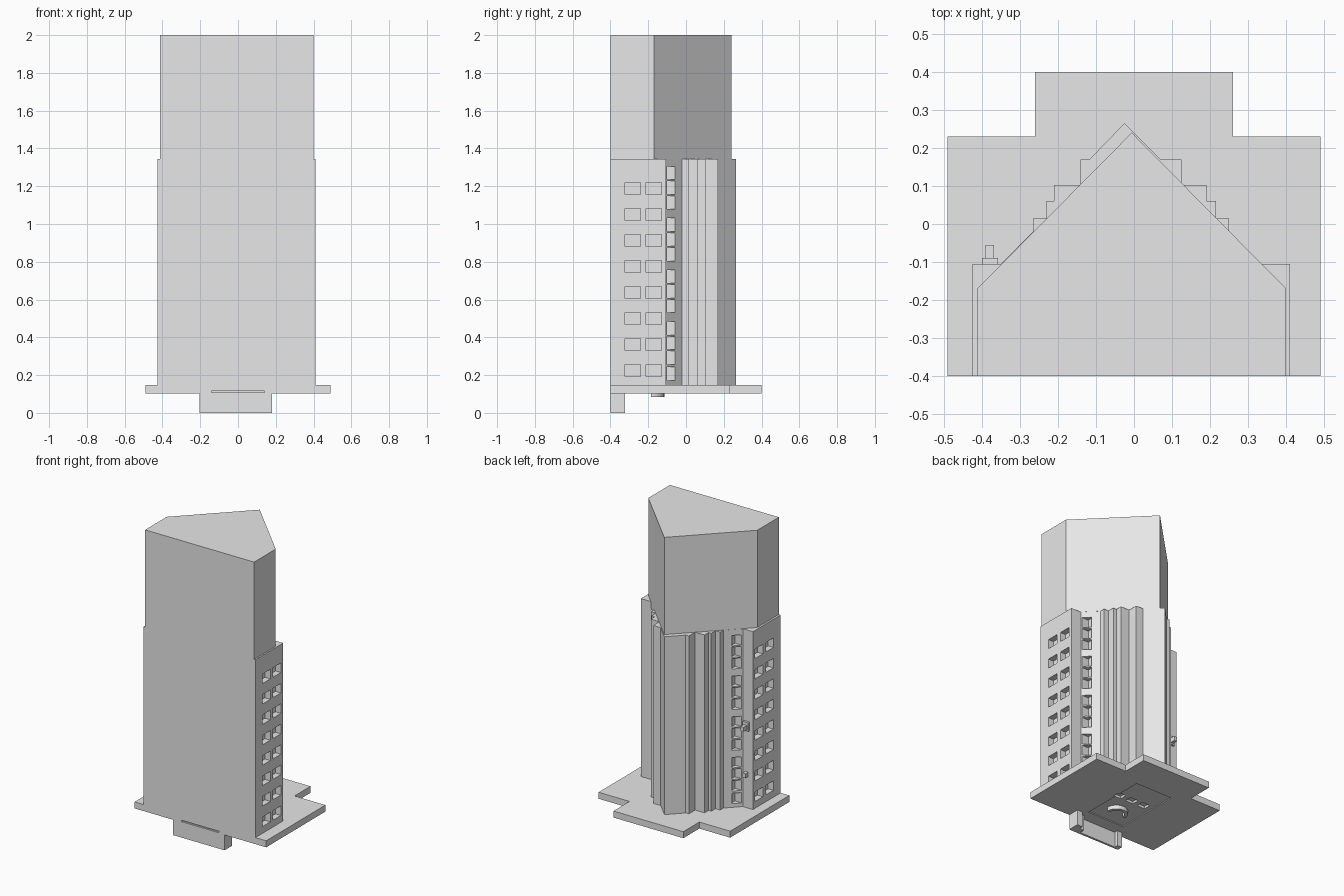
import bpy, bmesh, math

cube = bpy.data.objects.get("Cube")
if cube:
    bpy.data.objects.remove(cube, do_unlink=True)

grey = bpy.data.materials.new("light_grey")
grey.use_nodes = True
colour = (0.8, 0.8, 0.8, 1)
grey.diffuse_color = colour
grey.node_tree.nodes["Principled BSDF"].inputs["Base Color"].default_value = colour


def finish(name, bm):
    bmesh.ops.recalc_face_normals(bm, faces=bm.faces)
    mesh = bpy.data.meshes.new(name)
    bm.to_mesh(mesh)
    bm.free()
    mesh.materials.append(grey)
    obj = bpy.data.objects.new(name, mesh)
    bpy.context.scene.collection.objects.link(obj)
    return obj


def prism(name, outline, z0, z1):
    bm = bmesh.new()
    face = bm.faces.new([bm.verts.new((x, y, z0)) for x, y in outline])
    top = bmesh.ops.extrude_face_region(bm, geom=[face])["geom"]
    for v in top:
        if isinstance(v, bmesh.types.BMVert):
            v.co.z = z1
    return finish(name, bm)


def boxes(name, spans):
    """Each span is (x0, x1, y0, y1, z0, z1)."""
    bm = bmesh.new()
    for x0, x1, y0, y1, z0, z1 in spans:
        for v in bmesh.ops.create_cube(bm, size=1)["verts"]:
            v.co = ((x0 + x1) / 2 + v.co.x * (x1 - x0),
                    (y0 + y1) / 2 + v.co.y * (y1 - y0),
                    (z0 + z1) / 2 + v.co.z * (z1 - z0))
    return finish(name, bm)


def cut(obj, spans):
    cutter = boxes("cutter", spans)
    cutter.hide_render = True
    mod = obj.modifiers.new("openings", "BOOLEAN")
    mod.operation = "DIFFERENCE"
    mod.solver = "EXACT"
    mod.object = cutter
    bpy.context.view_layer.objects.active = obj
    bpy.ops.object.modifier_apply(modifier=mod.name)
    bpy.data.objects.remove(cutter, do_unlink=True)


FRONT, ROOF, SLAB0, SLAB1 = -0.4, 1.345, 0.103, 0.147

# Ground slab with a narrower rear part
slab = prism("ground_slab", [(-0.49, FRONT), (0.49, FRONT), (0.49, 0.23), (0.26, 0.23),
                             (0.26, 0.4), (-0.26, 0.4), (-0.26, 0.23), (-0.49, 0.23)],
             SLAB0, SLAB1)
cut(slab, [(-0.165, 0.11, -0.3, 0.157, 0.09, 0.109)])
cut(slab, [(x - 0.03, x + 0.03, -0.055, -0.005, 0.09, 0.125) for x in (-0.1, -0.007, 0.09)])
cut(slab, [(-0.14, 0.14, -0.41, -0.39, 0.107, 0.117)])

# Lower block: two wings, slanted window walls and stepped rear
lower = prism("lower_block", [
    (-0.425, FRONT), (0.41, FRONT), (0.41, -0.105), (0.335, -0.105),
    (0.25, -0.02), (0.25, 0.015), (0.215, 0.015), (0.215, 0.06), (0.19, 0.06),
    (0.19, 0.103), (0.125, 0.103), (0.125, 0.17), (0.07, 0.17),
    (-0.025, 0.265),
    (-0.117, 0.17), (-0.14, 0.17), (-0.14, 0.103), (-0.21, 0.103), (-0.21, 0.06),
    (-0.23, 0.06), (-0.23, 0.015), (-0.265, 0.015), (-0.265, -0.02),
    (-0.35, -0.105), (-0.425, -0.105)], SLAB1, ROOF)

# Wing windows: two columns of eight on each side
wing_windows = []
for row in range(8):
    z = 0.225 + row * 0.1375
    for y in (-0.283, -0.17):
        for x0, x1 in ((0.37, 0.5), (-0.5, -0.385)):
            wing_windows.append((x0, x1, y - 0.041, y + 0.041, z - 0.032, z + 0.032))
cut(lower, wing_windows)

# Windows notched into the slanted walls, in groups of three plus one at the foot
heights = [0.207] + [0.448 + g * 0.274 - k * 0.078 for g in range(4) for k in range(3)]
cut(lower, [(x0, x1, -0.1, -0.058, z - 0.035, z + 0.035)
            for z in heights for x0, x1 in ((0.28, 0.5), (-0.5, -0.295))])

# Plain upper tower
prism("upper_tower", [(-0.412, FRONT), (0.4, FRONT), (0.4, -0.17),
                      (-0.006, 0.24), (-0.412, -0.17)], ROOF, 2.0)

# Wall units behind the model's right wing
boxes("upper_wall_unit", [(-0.4, -0.358, -0.105, -0.09, 0.67, 0.73),
                          (-0.39, -0.368, -0.09, -0.055, 0.68, 0.71)])
boxes("lower_wall_unit", [(-0.39, -0.368, -0.105, -0.075, 0.36, 0.39)])

# Entrance panel with stepped end piers
boxes("entrance_panel", [(-0.205, 0.18, FRONT, -0.385, 0, SLAB0)])
boxes("entrance_piers", [(0.14, 0.18, -0.385, -0.322, 0, SLAB0),
                         (0.105, 0.14, -0.385, -0.35, 0, SLAB0),
                         (-0.205, -0.17, -0.385, -0.36, 0, SLAB0)])

# Half ring hanging under the slab
arc = [math.pi * i / 12 for i in range(13)]
ring = [(r * math.cos(a) - 0.015, r * math.sin(a) - 0.185)
        for r, angles in ((0.07, arc), (0.05, arc[::-1])) for a in angles]
prism("half_ring", ring, 0.083, 0.112)
